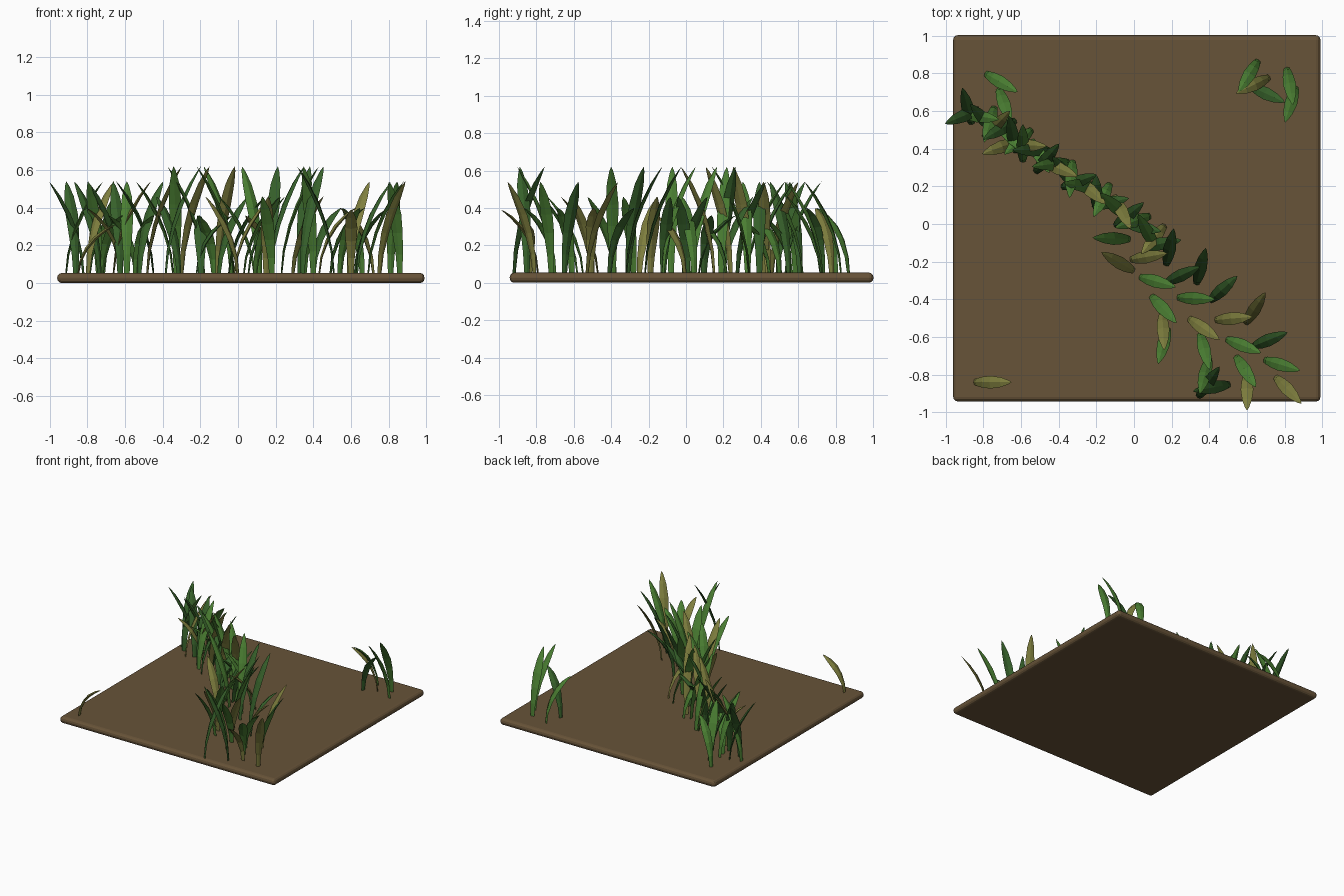
import bpy, bmesh, math, random
from mathutils import Vector

if "Cube" in bpy.data.objects:
    bpy.data.objects.remove(bpy.data.objects["Cube"])

random.seed(7)


def material(name, rgb):
    m = bpy.data.materials.new(name)
    lin = [((c / 255 + 0.055) / 1.055) ** 2.4 for c in rgb]
    m.diffuse_color = (*lin, 1)
    m.use_nodes = True
    m.node_tree.nodes["Principled BSDF"].inputs["Base Color"].default_value = m.diffuse_color
    return m


mats = {
    "green": material("grass green", (74, 126, 50)),
    "dark": material("deep green", (54, 96, 42)),
    "olive": material("dry olive", (126, 126, 62)),
}
soil = material("soil brown", (103, 83, 56))

# Soil slab with rounded rim
bpy.ops.mesh.primitive_cube_add(size=1, location=(0.015, 0.03, 0.027))
slab = bpy.context.object
slab.name = "soil_slab"
slab.scale = (1.95, 1.945, 0.054)
bpy.ops.object.transform_apply(location=False, rotation=False, scale=True)
slab.data.materials.append(soil)
bev = slab.modifiers.new("rim", "BEVEL")
bev.width, bev.segments = 0.025, 3

# Blade profile: (fraction along blade, half width)
PROFILE = [(0, 0.014), (0.2, 0.02), (0.42, 0.029), (0.62, 0.034), (0.82, 0.026), (0.95, 0.011)]


def add_blade(bm, x, y, angle, height, reach=0.2):
    """Curved leaf with a diamond section, leaning towards angle."""
    a = math.radians(angle)
    lean = Vector((math.cos(a), math.sin(a), 0))
    side = Vector((-lean.y, lean.x, 0))
    rise = height - 0.04
    droop = 0.45 if height < 0.42 else 0.15

    def spine(t):
        p = Vector((x, y, 0.04)) + lean * reach * t ** 1.7
        p.z += rise * t * (1 + droop - droop * t)
        return p

    rings = []
    for t, w in PROFILE:
        c = spine(t)
        along = (spine(t + 0.02) - spine(t - 0.02 if t else 0)).normalized()
        out = side.cross(along) * (0.3 * w)
        rings.append([bm.verts.new(c + d) for d in (side * w, out, -side * w, -out)])
    for lo, hi in zip(rings, rings[1:]):
        for i in range(4):
            j = (i + 1) % 4
            bm.faces.new((lo[i], lo[j], hi[j], hi[i]))
    tip = bm.verts.new(spine(1))
    for i in range(4):
        bm.faces.new((rings[-1][i], rings[-1][(i + 1) % 4], tip))
    bm.faces.new(rings[0][::-1])


# Separate blades: x, y of the root, lean angle, height
blades = {
    "green": [
        (-0.79, 0.80, -30, 0.40), (-0.72, 0.72, -70, 0.47), (-0.59, 0.33, 90, 0.54),
        (-0.02, -0.08, 178, 0.62), (0.03, -0.28, -16, 0.46), (0.23, -0.39, -3, 0.62),
        (0.09, -0.38, -47, 0.46), (0.18, -0.55, -105, 0.46), (0.35, -0.58, -75, 0.46),
        (0.49, -0.61, -22, 0.40), (0.69, -0.72, -17, 0.54), (0.54, -0.70, -57, 0.40),
        (0.40, -0.71, -105, 0.62), (0.66, 0.87, -122, 0.40), (0.81, 0.83, -80, 0.54),
        (0.86, 0.73, -107, 0.54),
    ],
    "dark": [
        (-0.82, 0.61, 203, 0.54), (-0.86, 0.53, 105, 0.54), (0.17, -0.22, 78, 0.62),
        (0.33, -0.32, 75, 0.62), (0.17, -0.31, 25, 0.62), (0.40, -0.41, 42, 0.40),
        (0.63, -0.65, 22, 0.54), (0.51, -0.85, 191, 0.62), (0.34, -0.92, 55, 0.62),
        (0.62, 0.73, -25, 0.40),
    ],
    "olive": [
        (-0.62, 0.44, 200, 0.40), (0.00, -0.25, 150, 0.46), (-0.02, -0.19, 10, 0.46),
        (0.15, -0.47, -87, 0.46), (0.29, -0.50, -35, 0.46), (0.43, -0.51, 5, 0.40),
        (0.59, -0.53, 57, 0.54), (0.60, -0.79, -90, 0.39), (0.75, -0.81, -46, 0.54),
        (0.72, 0.78, 206, 0.40), (-0.85, -0.84, 0, 0.31),
    ],
}

# Thick band of blades running diagonally
path = [(-0.84, 0.58), (-0.66, 0.48), (-0.45, 0.33), (-0.25, 0.19), (-0.05, 0.06), (0.16, -0.12)]
COUNT = 30
for i in range(COUNT):
    f = (i + 0.5) / COUNT * (len(path) - 1)
    k = int(f)
    a, b = Vector(path[k]), Vector(path[k + 1])
    p = a.lerp(b, f - k)
    ang = (i * 137.5 + random.uniform(-25, 25)) % 360
    # Roots are pulled back so that blades lean across the band
    x = p.x - 0.09 * math.cos(math.radians(ang))
    y = p.y - 0.09 * math.sin(math.radians(ang))
    tall = 0.54 if p.x < -0.4 else 0.62
    height = random.choice((tall, tall, 0.46, 0.36))
    colour = ("green", "dark", "green", "olive", "dark")[i % 5]
    blades[colour].append((x, y, ang, height))

# One object of blades for each colour
for colour, items in blades.items():
    bm = bmesh.new()
    for item in items:
        add_blade(bm, *item)
    bmesh.ops.recalc_face_normals(bm, faces=bm.faces)
    mesh = bpy.data.meshes.new(colour + "_grass_blades")
    bm.to_mesh(mesh)
    bm.free()
    mesh.materials.append(mats[colour])
    bpy.context.collection.objects.link(bpy.data.objects.new(mesh.name, mesh))
